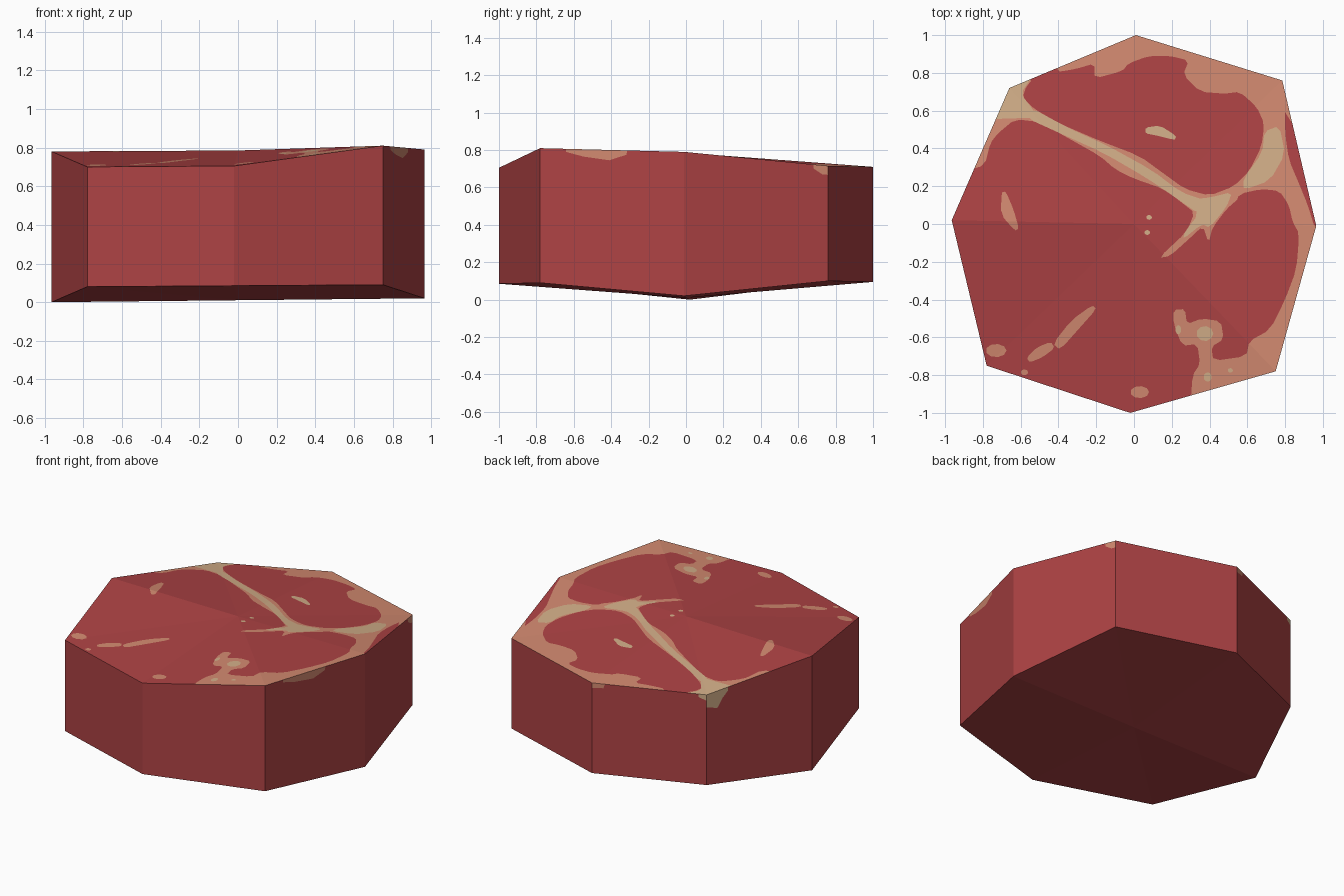
import bpy, bmesh, math
from mathutils import Vector
from mathutils.geometry import delaunay_2d_cdt

if "Cube" in bpy.data.objects:
    bpy.data.objects.remove(bpy.data.objects["Cube"])

RED, PINK, TAN = 0, 1, 2

# Eight corners counter-clockwise from the right: x, y, bottom z, top z
RING = [(.965, -.01, .02, .79), (.785, .76, .10, .715), (.01, 1, .095, .71),
        (-.66, .72, .085, .70), (-.965, .02, 0, .78), (-.78, -.75, .08, .70),
        (-.02, -1, .085, .705), (.75, -.78, .09, .81)]
MID_BOTTOM, MID_TOP = .01, .785


def soft(pts):
    """Round a closed outline by cutting its corners once."""
    out = []
    for a, b in zip(pts, pts[1:] + pts[:1]):
        a, b = Vector(a), Vector(b)
        out += [a.lerp(b, .2), a.lerp(b, .8)]
    return out


def stroke(*pts):
    """Outline of a vein through (x, y, radius) points."""
    left, right = [], []
    for i, (x, y, r) in enumerate(pts):
        a, b = pts[max(i - 1, 0)], pts[min(i + 1, len(pts) - 1)]
        d = Vector((b[0] - a[0], b[1] - a[1])).normalized()
        left.append((x - d.y * r, y + d.x * r))
        right.append((x + d.y * r, y - d.x * r))
    return soft(left + right[::-1])


def blob(x, y, rx, ry):
    return [Vector((x + rx * math.cos(k * math.tau / 9),
                    y + ry * math.sin(k * math.tau / 9))) for k in range(9)]


def inside(p, poly):
    hit = False
    for a, b in zip(poly, poly[1:] + poly[:1]):
        if (a[1] > p[1]) != (b[1] > p[1]):
            if p[0] < a[0] + (p[1] - a[1]) * (b[0] - a[0]) / (b[1] - a[1]):
                hit = not hit
    return hit


def panel(bm, outline, layers, to3d, hub=False):
    """Flat panel cut along every layer outline; the last layer wins."""
    pts, edges = [], []
    for loop in [outline] + [poly for _, poly in layers]:
        n, s = len(loop), len(pts)
        pts += [Vector(p) for p in loop]
        edges += [(s + i, s + (i + 1) % n) for i in range(n)]
    if hub:
        pts.append(Vector((0, 0)))
        edges += [(len(pts) - 1, i) for i in range(len(outline))]
    res = delaunay_2d_cdt(pts, edges, [], 0, 1e-5)
    co, tris = res[0], res[2]
    made = {}
    for t in tris:
        c = (co[t[0]] + co[t[1]] + co[t[2]]) / 3
        area = (co[t[1]] - co[t[0]]).cross(co[t[2]] - co[t[0]])
        if abs(area) < 1e-9 or not inside(c, outline):
            continue
        t = list(t) if area > 0 else list(t)[::-1]
        for i in t:
            if i not in made:
                made[i] = bm.verts.new(to3d(co[i]))
        face = bm.faces.new([made[i] for i in t])
        for colour, poly in layers:
            if inside(c, poly):
                face.material_index = colour


def top_point(p):
    """Lift a plan point onto the faceted top."""
    for a, b in zip(RING, RING[1:] + RING[:1]):
        det = a[0] * b[1] - a[1] * b[0]
        u = (p.x * b[1] - p.y * b[0]) / det
        v = (a[0] * p.y - a[1] * p.x) / det
        if u >= -1e-4 and v >= -1e-4:
            return (p.x, p.y, MID_TOP + u * (a[3] - MID_TOP) + v * (b[3] - MID_TOP))
    return (p.x, p.y, MID_TOP)


# Fat along the back and right rim
rim_back = [(-.5, .9), (0, 1.1), (.95, .82), (.7, .4), (.3, .7), (-.36, .78)]
rim_right = [(.85, .85), (1.1, 0), (.85, -.95), (.3, -.95), (.31, -.80), (.35, -.74),
             (.335, -.635), (.255, -.645), (.21, -.53), (.21, -.455), (.27, -.45),
             (.28, -.53), (.36, -.5), (.46, -.515), (.475, -.61), (.41, -.65),
             (.42, -.725), (.595, -.7), (.61, -.62), (.72, -.56), (.8, -.4),
             (.86, -.24), (.875, -.05), (.84, .01), (.82, .1), (.77, .175),
             (.675, .185), (.56, .16), (.5, .08), (.45, .3), (.6, .75)]
# Long vein with its forked end
vein = [(-.8, .7), (-.6, .85), (-.54, .75), (-.5, .65), (.1, .4), (.55, .25),
        (.56, .14), (.49, .08), (.415, -.02), (.395, -.10), (.365, -.01), (.29, -.08),
        (.19, -.17), (.13, -.18), (.28, -.04), (.32, .06), (.27, .10), (.16, .185),
        (0, .24), (-.10, .29), (-.18, .36), (-.34, .45), (-.50, .54), (-.63, .555),
        (-.72, .48), (-.76, .43), (-.79, .31), (-.9, .28)]
# Lean muscle enclosed by the fat
lean_eye = [(-.59, .67), (-.57, .73), (-.50, .80), (-.44, .80), (-.31, .82), (-.21, .85),
            (-.21, .77), (-.06, .81), (-.03, .85), (.08, .89), (.19, .89), (.29, .865),
            (.26, .79), (.35, .70), (.48, .69), (.56, .70), (.65, .62), (.69, .53),
            (.675, .41), (.61, .28), (.53, .20), (.40, .15), (.27, .185), (.16, .265),
            (.03, .36), (-.18, .44), (-.39, .53), (-.53, .61)]
lean_edge = [(.80, .62), (.80, .48), (.82, .34), (.875, .21), (.92, .1), (.96, -.03), (1.1, 0)]
# Pale gristle
corner_pale = [(-.85, .55), (-.6, .9), (-.54, .78), (-.60, .69), (-.53, .60), (-.52, .56), (-.64, .56)]
fork_pale = [(.30, .13), (.40, .14), (.52, .17), (.49, .09), (.40, -.02), (.36, 0),
             (.26, -.08), (.27, -.04), (.34, .05)]
right_pale = [(.77, .52), (.80, .37), (.72, .23), (.58, .18), (.58, .24), (.68, .38), (.69, .49)]

top_layers = [(PINK, soft(p)) for p in (rim_back, rim_right, vein)]
top_layers += [(RED, soft(lean_eye)), (RED, soft(lean_edge))]
top_layers += [(TAN, soft(p)) for p in (corner_pale, fork_pale, right_pale)]
top_layers += [
    (TAN, stroke((-.56, .59, .03), (-.36, .49, .022), (-.15, .395, .022),
                 (.08, .265, .025), (.24, .15, .02), (.36, .09, .04))),
    (PINK, stroke((-.69, .17, .012), (-.67, .06, .036), (-.62, -.03, .012))),
    (PINK, stroke((-.21, -.44, .015), (-.31, -.53, .03), (-.41, -.65, .025))),
    (PINK, stroke((-.43, -.64, .02), (-.50, -.68, .03), (-.56, -.72, .015))),
    (PINK, blob(-.73, -.67, .055, .035)), (PINK, blob(-.58, -.785, .02, .015)),
    (PINK, blob(.03, -.89, .05, .032)), (PINK, blob(.67, -.68, .025, .02)),
    (TAN, stroke((.06, .495, .015), (.13, .495, .028), (.22, .455, .012))),
    (TAN, blob(.08, .035, .015, .013)), (TAN, blob(.07, -.045, .016, .013)),
    (TAN, blob(.375, -.58, .045, .04)), (TAN, blob(.39, -.81, .022, .025)),
    (TAN, blob(.51, -.775, .014, .012)), (TAN, blob(.235, -.56, .015, .025)),
]

# Fat running over onto the sides: side number -> patches in (fraction, z)
side_layers = {
    7: [(PINK, [(.18, .9), (.18, .79), (.3, .765), (.48, .745), (.6, .775), (.62, .9)])],
    0: [(PINK, [(.89, .8), (.90, .70), (.96, .67), (1.1, .66), (1.1, .8)])],
    2: [(TAN, [(.92, .8), (.93, .68), (1.1, .63), (1.1, .8)]),
        (PINK, [(-.1, .67), (.1, .68), (.16, .8), (-.1, .8)])],
    3: [(TAN, [(-.1, .62), (.03, .61), (.10, .59), (.15, .65), (.2, .69), (.22, .8), (-.1, .8)])],
}

bm = bmesh.new()
# Marbled top
panel(bm, [(r[0], r[1]) for r in RING], top_layers, top_point, hub=True)
# Sides
for i, a in enumerate(RING):
    b = RING[(i + 1) % 8]
    panel(bm, [(0, a[2]), (1, b[2]), (1, b[3]), (0, a[3])], side_layers.get(i, []),
          lambda p: (a[0] + (b[0] - a[0]) * p.x, a[1] + (b[1] - a[1]) * p.x, p.y))
# Shallow folded underside
hub = bm.verts.new((0, 0, MID_BOTTOM))
low = [bm.verts.new(r[:3]) for r in RING]
for i in range(8):
    bm.faces.new((hub, low[(i + 1) % 8], low[i]))
bmesh.ops.remove_doubles(bm, verts=bm.verts, dist=1e-4)

mesh = bpy.data.meshes.new("meat_slab")
bm.to_mesh(mesh)
bm.free()
for name, rgb in (("lean red", (.42, .055, .058)), ("pink fat", (.64, .25, .16)),
                  ("pale gristle", (.64, .42, .245))):
    mat = bpy.data.materials.new(name)
    mat.diffuse_color = (*rgb, 1)
    mat.use_nodes = True
    mat.node_tree.nodes["Principled BSDF"].inputs["Base Color"].default_value = mat.diffuse_color
    mesh.materials.append(mat)
slab = bpy.data.objects.new("meat_slab", mesh)
bpy.context.collection.objects.link(slab)
